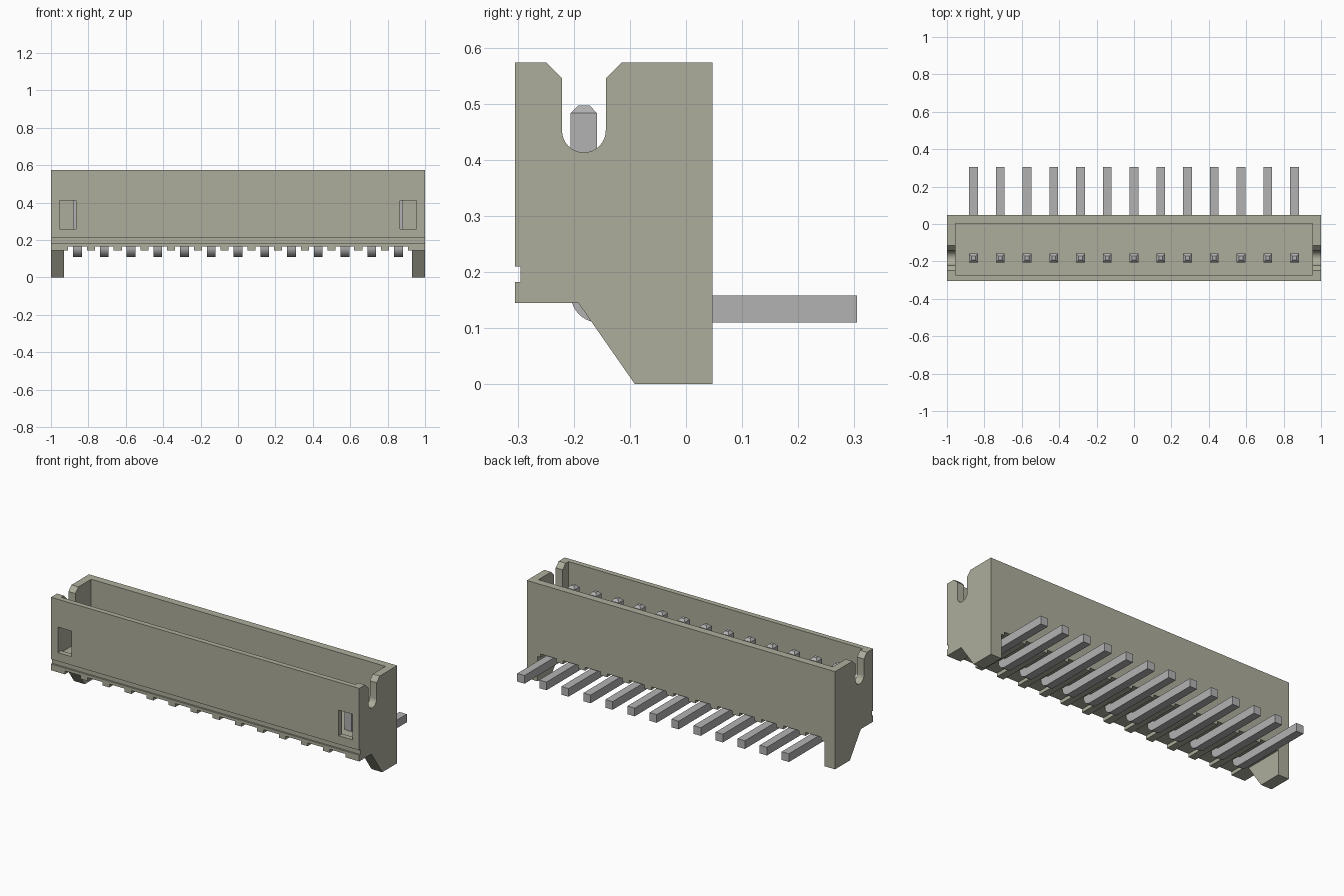
import bpy, bmesh, math
from mathutils import Vector

cube = bpy.data.objects.get("Cube")
if cube:
    bpy.data.objects.remove(cube, do_unlink=True)


def material(name, rgb):
    m = bpy.data.materials.new(name)
    m.use_nodes = True
    m.diffuse_color = (*rgb, 1)
    m.node_tree.nodes["Principled BSDF"].inputs["Base Color"].default_value = (*rgb, 1)
    return m


beige = material("beige plastic", (0.42, 0.42, 0.335))
metal = material("grey metal", (0.45, 0.45, 0.455))


def add_object(name, bm, mat):
    bmesh.ops.recalc_face_normals(bm, faces=bm.faces)
    mesh = bpy.data.meshes.new(name)
    bm.to_mesh(mesh)
    bm.free()
    mesh.materials.append(mat)
    ob = bpy.data.objects.new(name, mesh)
    bpy.context.collection.objects.link(ob)
    return ob


def extrude_profile(points, x0, x1):
    """Sweep a y-z outline along x."""
    bm = bmesh.new()
    face = bm.faces.new([bm.verts.new((x0, y, z)) for y, z in points])
    ext = bmesh.ops.extrude_face_region(bm, geom=[face])["geom"]
    verts = [g for g in ext if isinstance(g, bmesh.types.BMVert)]
    bmesh.ops.translate(bm, verts=verts, vec=(x1 - x0, 0, 0))
    bmesh.ops.recalc_face_normals(bm, faces=bm.faces)
    return bm


def box(name, x0, x1, y0, y1, z0, z1, mat=beige):
    return add_object(name, extrude_profile([(y0, z0), (y1, z0), (y1, z1), (y0, z1)], x0, x1), mat)


def arc(cy, cz, r, a0, a1, n):
    return [(cy + r * math.cos(math.radians(a0 + (a1 - a0) * i / n)),
             cz + r * math.sin(math.radians(a0 + (a1 - a0) * i / n))) for i in range(n + 1)]


def smooth(ob):
    bpy.ops.object.select_all(action="DESELECT")
    ob.select_set(True)
    bpy.context.view_layer.objects.active = ob
    bpy.ops.object.shade_smooth_by_angle(angle=math.radians(30))


PIN_Y, PITCH, COUNT = -0.182, 0.143, 13
FRONT, BACK, TOP, FLOOR = -0.305, 0.047, 0.573, 0.165

# Housing outline: front groove, sloped feet and rounded end slot
outline = [(FRONT, 0.145), (-0.192, 0.145), (-0.091, 0), (BACK, 0), (BACK, TOP), (-0.115, TOP),
           (-0.143, 0.545)]
outline += arc(PIN_Y, 0.452, 0.039, 0, -180, 16)
outline += [(-0.221, 0.545), (-0.249, TOP), (FRONT, TOP),
            (FRONT, 0.21), (-0.295, 0.21), (-0.295, 0.182), (FRONT, 0.182)]
housing = add_object("housing", extrude_profile(outline, -1, 1), beige)

# Cut the cavity, the space between the feet and the two front windows
cutters = [box("cavity_cutter", -0.955, 0.955, -0.274, 0.003, 0.25, 0.8),
           box("underside_cutter", -0.93, 0.93, -0.5, 0.5, -0.2, FLOOR)]
for side in (-1, 1):
    xs = sorted((side * 0.955, side * 0.867))
    cutters.append(box("window_cutter", *xs, -0.4, -0.2, 0.26, 0.41))
for cutter in cutters:
    mod = housing.modifiers.new(cutter.name, "BOOLEAN")
    mod.operation = "DIFFERENCE"
    mod.solver = "EXACT"
    mod.object = cutter
bpy.context.view_layer.update()
cut_mesh = bpy.data.meshes.new_from_object(
    housing.evaluated_get(bpy.context.evaluated_depsgraph_get()))
housing.modifiers.clear()
housing.data = cut_mesh
for cutter in cutters:
    bpy.data.objects.remove(cutter, do_unlink=True)
smooth(housing)

# Ribs under the floor, between neighbouring pins and beside the feet
for i in range(COUNT - 1):
    x = (i - (COUNT - 2) / 2) * PITCH
    box("floor_rib", x - 0.022, x + 0.022, FRONT, BACK, 0.145, FLOOR)
for side in (-1, 1):
    xs = sorted((side * 0.91, side * 0.93))
    box("end_rib", *xs, FRONT, BACK, 0.145, FLOOR)

# Bent pin with a tapered tip
HALF = 0.0235
path = [(PIN_Y - HALF, 0.483)] + arc(-0.1555, 0.16, 0.05, 180, 270, 10)
path += [(0.305, 0.11), (0.305, 0.158), (PIN_Y + HALF, 0.158), (PIN_Y + HALF, 0.483)]
bm = extrude_profile(path, -HALF, HALF)
tip = max(bm.faces, key=lambda f: f.calc_center_median().z)
tip = bmesh.ops.extrude_discrete_faces(bm, faces=[tip])["faces"][0]
centre = tip.calc_center_median()
for v in tip.verts:
    v.co = centre + (v.co - centre) * 0.42 + Vector((0, 0, 0.014))
pin = add_object("pin", bm, metal)
smooth(pin)
for i in range(COUNT):
    ob = pin if i == 0 else pin.copy()
    if i:
        bpy.context.collection.objects.link(ob)
    ob.location.x = (i - (COUNT - 1) / 2) * PITCH
